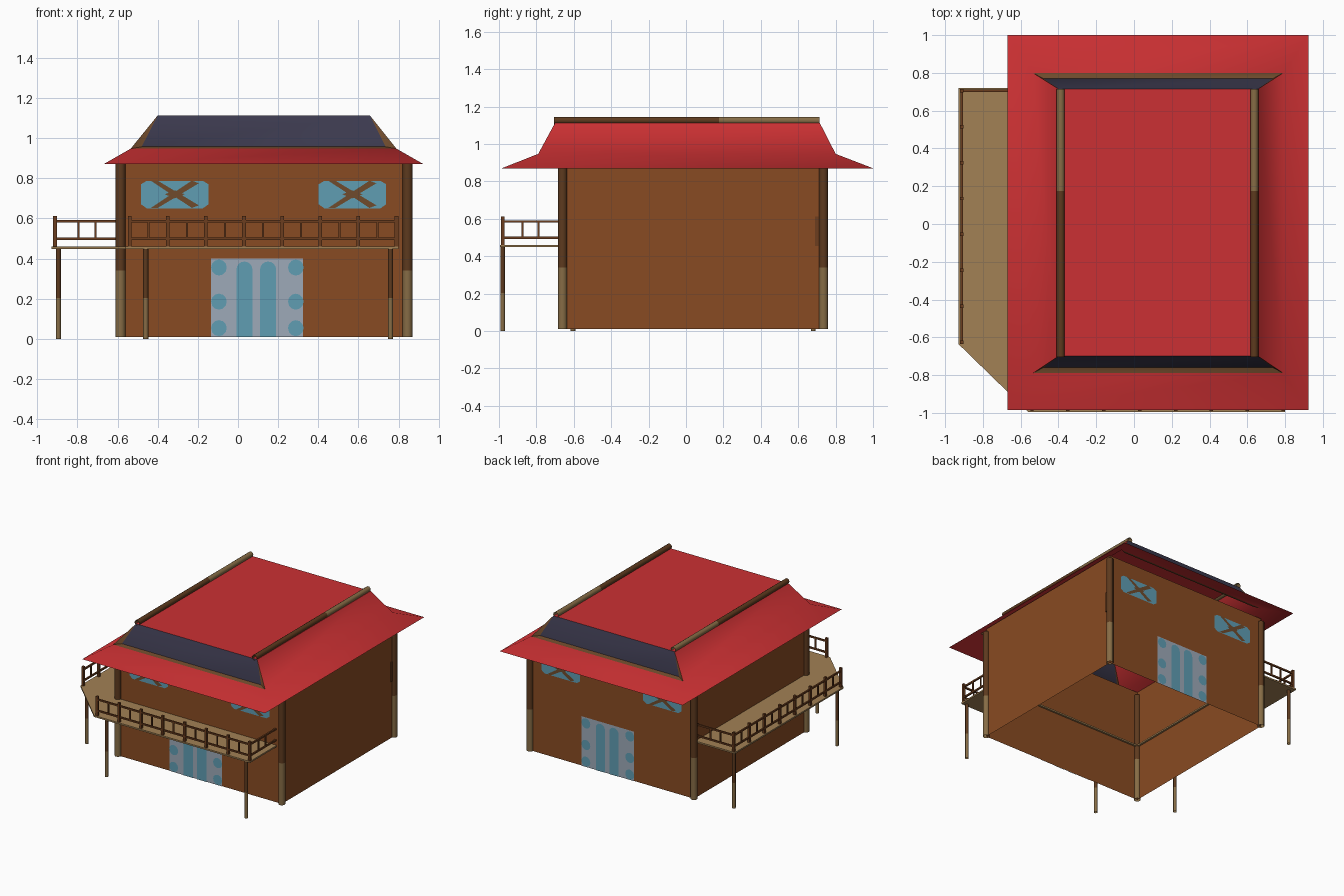
import bpy, math
from mathutils import Vector, Matrix

if "Cube" in bpy.data.objects:
    bpy.data.objects.remove(bpy.data.objects["Cube"])

def mat(name, r, g, b):
    m = bpy.data.materials.new(name)
    m.diffuse_color = (r, g, b, 1)
    m.use_nodes = True
    m.node_tree.nodes["Principled BSDF"].inputs["Base Color"].default_value = m.diffuse_color
    return m

WALL = mat("wall_brown", .25, .07, .016)
RED = mat("roof_red", .60, .03, .033)
NAVY = mat("gable_navy", .045, .042, .077)
TRIM = mat("trim_brown", .16, .07, .025)
RAIL = mat("rail_brown", .15, .047, .013)
DECK = mat("deck_tan", .36, .22, .09)
LOG = mat("log_tan", .24, .15, .06)
DARK = mat("log_dark", .11, .042, .013)
CYAN = mat("glass_cyan", .115, .34, .45)
GREY = mat("door_grey", .34, .40, .48)

def add(name, verts, faces, mats, idx=None):
    me = bpy.data.meshes.new(name)
    me.from_pydata([tuple(v) for v in verts], [], faces)
    for m in mats:
        me.materials.append(m)
    if idx:
        for p, i in zip(me.polygons, idx):
            p.material_index = i
    ob = bpy.data.objects.new(name, me)
    bpy.context.collection.objects.link(ob)
    return ob

def smooth(ob, deg):
    ob.data.shade_smooth()
    ob.data.set_sharp_from_angle(angle=math.radians(deg))

def box(name, lo, hi, m):
    v = [(x, y, z) for x in (lo[0], hi[0]) for y in (lo[1], hi[1]) for z in (lo[2], hi[2])]
    f = [(0, 1, 3, 2), (4, 6, 7, 5), (0, 4, 5, 1), (2, 3, 7, 6), (0, 2, 6, 4), (1, 5, 7, 3)]
    return add(name, v, f, [m])

def log(name, p0, p1, r, split, m0, m1, n=10):
    """Open tube whose two lengths have different colours."""
    p0, p1 = Vector(p0), Vector(p1)
    q = (p1 - p0).to_track_quat('Z', 'Y')
    v = [p0.lerp(p1, t) + q @ Vector((r * math.cos(a), r * math.sin(a), 0))
         for t in (0, split, 1) for a in (2 * math.pi * i / n for i in range(n))]
    f = [(k * n + i, k * n + (i + 1) % n, (k + 1) * n + (i + 1) % n, (k + 1) * n + i)
         for k in (0, 1) for i in range(n)]
    smooth(add(name, v, f, [m0, m1], [k for k in (0, 1) for _ in range(n)]), 50)

# walls: open top and bottom
X0, X1, Y0, Y1 = -.585, .845, -.66, .735
CX, CY = (X0 + X1) / 2, (Y0 + Y1) / 2
ring = [(X0, Y0), (X1, Y0), (X1, Y1), (X0, Y1)]
add("walls", [(x, y, z) for z in (.01, .91) for x, y in ring],
    [(i, (i + 1) % 4, (i + 1) % 4 + 4, i + 4) for i in range(4)], [WALL])
for i, (x, y) in enumerate(ring):
    log(f"corner_post_{i}", (x, y, .01), (x, y, .88), .025, .38, LOG, DARK)

# roof: eave ring, bend ring, top ring and recessed gables
def rect(x0, x1, y0, y1, z):
    return [(x0, y0, z), (x1, y0, z), (x1, y1, z), (x0, y1, z)]
v = (rect(-.67, .925, -.985, 1.0, .87) + rect(-.535, .79, -.79, .80, .947)
     + rect(-.40, .657, -.70, .715, 1.113) + rect(-.48, .735, -.76, .77, .957))
f = [(i, (i + 1) % 4, (i + 1) % 4 + 4, i + 4) for i in range(4)]
f += [(5, 6, 10, 9), (7, 4, 8, 11), (8, 9, 10, 11)]
c = [0] * 7
for a, b in ((0, 1), (2, 3)):
    f += [(4 + a, 4 + b, 12 + b, 12 + a), (4 + a, 12 + a, 8 + a), (4 + b, 8 + b, 12 + b),
          (12 + a, 12 + b, 8 + b, 8 + a)]
    c += [2, 2, 2, 1]
smooth(add("roof", v, f, [RED, NAVY, TRIM], c), 40)
for s, x in (("left", -.388), ("right", .637)):
    log("ridge_log_" + s, (x, -.705, 1.125), (x, .715, 1.125), .021, .62, DARK, LOG)

# door and window plates, drawn in x/z and placed on front and back
def plate(name, pts, lift, m):
    for side in ("front", "back"):
        v = [Vector((x, Y0 - lift, z)) for x, z in pts]
        if side == "back":
            R = Matrix.Rotation(math.pi, 4, 'Z')
            o = Vector((CX, CY, 0))
            v = [R @ (p - o) + o for p in v]
        add(f"{side}_{name}", v, [tuple(range(len(v)))], [m])

def quad(x0, x1, z0, z1):
    return [(x0, z0), (x1, z0), (x1, z1), (x0, z1)]

plate("door", quad(-.135, .325, .01, .40), .003, GREY)
for i, x in enumerate((.032, .15)):
    arch = [(x + .04 * math.cos(a), .345 + .04 * math.sin(a))
            for a in (math.pi * k / 8 for k in range(9))]
    plate(f"door_bar_{i}", [(x - .04, .01), (x + .04, .01)] + arch, .006, CYAN)
for i, x in enumerate((-.095, .288)):
    for j, z in enumerate((.355, .185, .053)):
        plate(f"door_dot_{i}{j}", [(x + .039 * math.cos(a), z + .04 * math.sin(a))
              for a in (math.pi * k / 6 for k in range(12))], .006, CYAN)
for i, x in enumerate((-.315, .57)):
    plate(f"window_{i}", [(x - .168, .67), (x - .14, .65), (x + .14, .65), (x + .168, .67),
                          (x + .168, .77), (x + .14, .787), (x - .14, .787), (x - .168, .77)], .003, CYAN)
    for k, s in enumerate((1, -1)):
        bar = [(x - .12, .72 - s * .068), (x - .085, .72 - s * .068),
               (x + .12, .72 + s * .055), (x + .085, .72 + s * .068)]
        plate(f"window_cross_{i}{k}", bar if s > 0 else bar[::-1], .006, TRIM)
    plate(f"window_boss_{i}", [(x - .05, .72), (x, .70), (x + .05, .72), (x, .74)], .007, TRIM)

# L-shaped balcony deck with a cut corner
L = [(-.93, -.635), (-.56, -.995), (.80, -.995), (.80, Y0 + .015), (X0 + .015, Y0 + .015),
     (X0 + .015, .72), (-.93, .72)]
n = len(L)
add("balcony_deck", [(x, y, z) for z in (.448, .460) for x, y in L],
    [tuple(range(n))[::-1], tuple(range(n, 2 * n))]
    + [(i, (i + 1) % n, (i + 1) % n + n, i + n) for i in range(n)], [DECK])
for i, (x, y) in enumerate([(-.46, -.98), (.76, -.98), (-.895, -.605), (-.895, .68)]):
    log(f"balcony_support_{i}", (x, y, 0), (x, y, .45), .013, .45, LOG, DARK, 8)

# railings
def upright(name, x, y, w, z0, z1):
    box(name, (x - w, y - w, z0), (x + w, y + w, z1), RAIL)

def railing(name, a, b, posts, balusters):
    a, b = Vector(a), Vector(b)
    for k, z in (("top", .586), ("low", .498)):
        box(f"{name}_{k}_rail", (min(a.x, b.x) - .006, min(a.y, b.y) - .006, z - .006),
            (max(a.x, b.x) + .006, max(a.y, b.y) + .006, z + .006), RAIL)
    for i, t in enumerate(posts):
        p = a.lerp(b, t)
        upright(f"{name}_post_{i}", p.x, p.y, .009, .455, .612)
    for i, t in enumerate(balusters):
        p = a.lerp(b, t)
        upright(f"{name}_baluster_{i}", p.x, p.y, .005, .498, .586)

seven = [i / 7 for i in range(8)]
mids = [(i + .5) / 7 for i in range(7)]
railing("front_railing", (-.54, -.98), (.79, -.98), seven, mids)
railing("left_railing", (-.912, -.625), (-.912, .705), seven, mids)
railing("front_end_railing", (.79, -.98), (.79, Y0), [], [.33, .6])
railing("left_end_railing", (-.912, .705), (X0, .705), [], [.36, .62])
upright("wall_post", .843, .70, .009, .455, .612)
